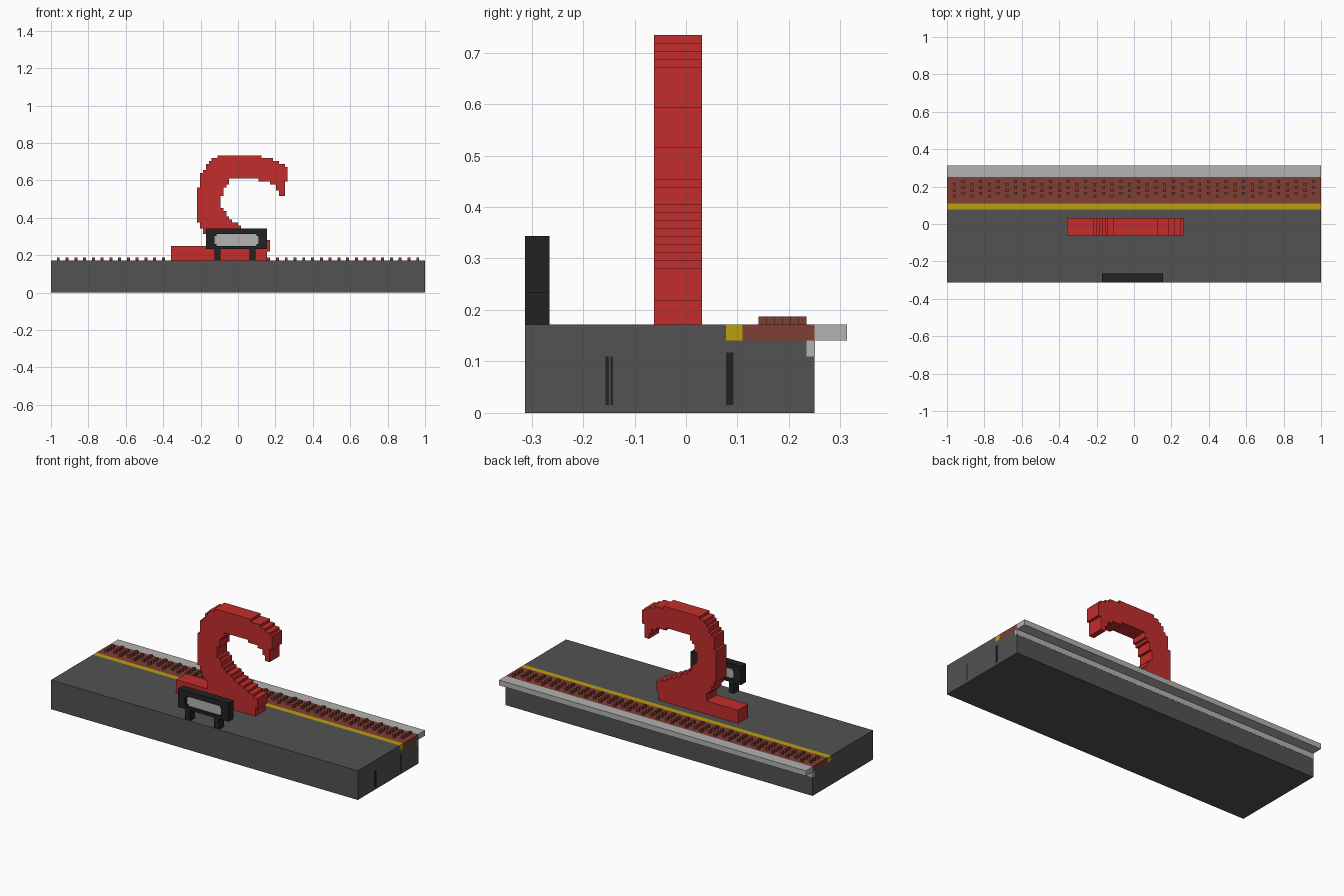
import bpy, bmesh

V = 1 / 64  # grid unit of the blocky style

cube = bpy.data.objects.get("Cube")
if cube:
    bpy.data.objects.remove(cube, do_unlink=True)


def material(name, hex_rgb):
    srgb = [int(hex_rgb[i:i + 2], 16) / 255 for i in (0, 2, 4)]
    col = [c / 12.92 if c <= 0.04045 else ((c + 0.055) / 1.055) ** 2.4 for c in srgb] + [1]
    m = bpy.data.materials.new(name)
    m.use_nodes = True
    m.diffuse_color = col
    m.node_tree.nodes["Principled BSDF"].inputs["Base Color"].default_value = col
    return m


concrete = material("dark_concrete", "525252")
red = material("red", "C42D2D")
black = material("black", "222222")
light = material("light_grey", "B2B2B2")
yellow = material("yellow", "BAA00E")
brown = material("brick_brown", "7F3F34")


def finish(name, bm, mat):
    bmesh.ops.recalc_face_normals(bm, faces=bm.faces)
    me = bpy.data.meshes.new(name)
    bm.to_mesh(me)
    bm.free()
    me.materials.append(mat)
    ob = bpy.data.objects.new(name, me)
    bpy.context.collection.objects.link(ob)
    return ob


def boxes(name, mat, *bounds):
    """One object made of boxes given as (x0, x1, y0, y1, z0, z1) in grid units."""
    bm = bmesh.new()
    for x0, x1, y0, y1, z0, z1 in bounds:
        verts = bmesh.ops.create_cube(bm, size=1)["verts"]
        for v in verts:
            v.co = ((x0 + x1) / 2 + v.co.x * (x1 - x0),
                    (y0 + y1) / 2 + v.co.y * (y1 - y0),
                    (z0 + z1) / 2 + v.co.z * (z1 - z0))
            v.co *= V
    return finish(name, bm, mat)


def extrude(name, mat, points, vec):
    """Extrude a closed outline of 3D grid points along vec."""
    bm = bmesh.new()
    face = bm.faces.new([bm.verts.new([c * V for c in p]) for p in points])
    new = bmesh.ops.extrude_face_region(bm, geom=[face])["geom"]
    verts = [g for g in new if isinstance(g, bmesh.types.BMVert)]
    bmesh.ops.translate(bm, verts=verts, vec=[c * V for c in vec])
    return finish(name, bm, mat)


# Platform body, with a notch along the back for the edge strips
section = [(-20, 0), (16, 0), (16, 9), (5, 9), (5, 11), (-20, 11)]
extrude("platform_body", concrete, [(-64, y, z) for y, z in section], (128, 0, 0))

# Edge strips and overhanging coping
boxes("warning_stripe", yellow, (-64, 64, 5, 7, 9, 11))
boxes("tactile_strip", brown, (-64, 64, 7, 16, 9, 11))
boxes("platform_coping", light, (-64, 64, 16, 20, 9, 11))
boxes("coping_support", light, (-64.05, 64.05, 15, 16.06, 7, 9))

# Staggered studs on the tactile strip
studs = []
for col in range(42):
    x = -62 + 3 * col
    for row in range(3):
        y = 9 + 2 * row + col % 2
        studs.append((x, x + 1, y, y + 1, 11, 12))
boxes("tactile_studs", brown, *studs)

# Narrow dark seams on the end face
boxes("end_seams", black, (64, 64.05, -10, -9.6, 1, 7),
      (64, 64.05, -9.4, -9.1, 1, 7), (64, 64.05, 5, 5.9, 1, 7.5))

# Hook sculpture: stepped outline as (x, height reached at that x)
steps = [
    # outer left side, upward
    (-23, 16), (-10, 19), (-11, 20), (-12, 22), (-13, 24), (-14, 36), (-13, 41),
    (-12, 42), (-11, 44), (-10, 45), (-9, 46), (-7, 47),
    # outer right side, down to the tip
    (8, 46), (12, 45), (14, 44), (16, 43), (17, 38), (16, 33),
    # inside of the tip, upward
    (14, 35), (13, 37), (11, 38), (7, 39),
    # inner curve, down to the foot
    (-3, 37), (-4, 36), (-5, 33), (-6, 29), (-5, 28), (-4, 26), (-3, 25), (-2, 24),
    (0, 23), (1, 22), (3, 21), (5, 20), (7, 19), (9, 18), (11, 14), (10, 11)]
outline, z = [], 11
for x, z_end in steps:
    outline += [(x, -4, z), (x, -4, z_end)]
    z = z_end
extrude("hook_sculpture", red, outline, (0, 6, 0))

# Sign: frame with clipped opening corners, recessed panel, two legs
corners = [(x, x + 0.6, -20, -17, zc, zc + 0.6) for x in (-8, 6.4) for zc in (16, 19.4)]
boxes("sign_frame", black,
      (-11, 10, -20, -17, 15, 16), (-11, 10, -20, -17, 20, 22),
      (-11, -8, -20, -17, 16, 20), (7, 10, -20, -17, 16, 20), *corners)
boxes("sign_panel", light, (-8, 7, -19, -18, 16, 20))
boxes("sign_legs", black, *[(x, x + 2, -20, -17, 11, 15) for x in (-8, 4)])
